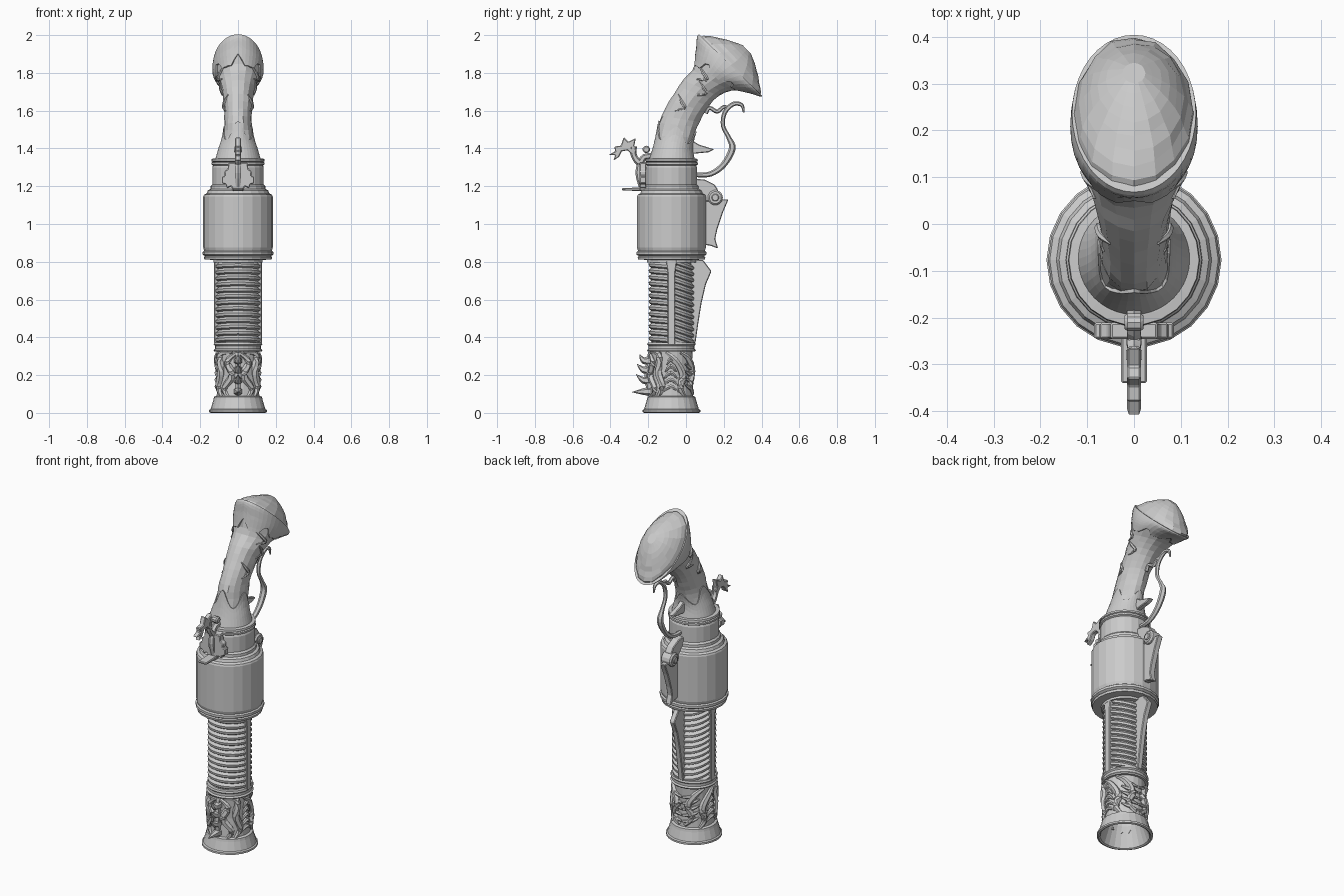
import bpy, bmesh, math, random
from mathutils import Vector

random.seed(4)
A = -0.077            # y of the barrel axis
TAU = 2 * math.pi


def build(name, verts, faces, mirror=False, bevel=0):
    me = bpy.data.meshes.new(name)
    me.from_pydata(verts, [], faces)
    bm = bmesh.new()
    bm.from_mesh(me)
    bmesh.ops.recalc_face_normals(bm, faces=bm.faces)
    bm.to_mesh(me)
    bm.free()
    ob = bpy.data.objects.new(name, me)
    bpy.context.collection.objects.link(ob)
    if bevel:
        m = ob.modifiers.new("bevel", 'BEVEL')
        m.width, m.segments = bevel, 1
    if mirror:
        ob.modifiers.new("mirror", 'MIRROR')
    return ob


def loft(name, rows, caps=True, **kw):
    """Skin a list of closed rings."""
    n = len(rows[0])
    verts = [v for r in rows for v in r]
    faces = [(i * n + j, i * n + (j + 1) % n, (i + 1) * n + (j + 1) % n, (i + 1) * n + j)
             for i in range(len(rows) - 1) for j in range(n)]
    if caps:
        faces += [tuple(range(n)), tuple(range(len(verts) - n, len(verts)))]
    return build(name, verts, faces, **kw)


def lathe(name, profile, n=24, **kw):
    return loft(name, [[(r * math.cos(TAU * j / n), A + r * math.sin(TAU * j / n), z)
                        for j in range(n)] for r, z in profile], **kw)


def plate(name, outline, depth, place, bevel=0.004):
    """Extrude a 2D outline; place(u, v, d) maps it into space."""
    n = len(outline)
    verts = [place(u, v, d) for d in (-depth / 2, depth / 2) for u, v in outline]
    faces = [tuple(range(n)), tuple(range(n, 2 * n))]
    faces += [(i, (i + 1) % n, n + (i + 1) % n, n + i) for i in range(n)]
    return build(name, verts, faces, bevel=bevel)


def side(u, v, d):
    return (d, u, v)


def spline(pts, t):
    """Catmull-Rom through tuples, t from 0 to 1."""
    s = min(max(t, 0), 1) * (len(pts) - 1)
    i = min(int(s), len(pts) - 2)
    f = s - i
    p = [pts[min(max(k, 0), len(pts) - 1)] for k in (i - 1, i, i + 1, i + 2)]
    return tuple(0.5 * (2 * b + (c - a) * f + (2 * a - 5 * b + 4 * c - d) * f * f
                        + (3 * b - a - 3 * c + d) * f ** 3) for a, b, c, d in zip(*p))


def tube(name, pts, steps=16, n=6, up=Vector((1, 0, 0)), **kw):
    """Sweep along smooth (x, y, z, radius) points."""
    s = [spline(pts, k / steps) for k in range(steps + 1)]
    rows = []
    for k, p in enumerate(s):
        t = (Vector(s[min(k + 1, steps)][:3]) - Vector(s[max(k - 1, 0)][:3])).normalized()
        b = t.cross(up).normalized()
        c = b.cross(t)
        r = max(p[3], 0.001)
        rows.append([Vector(p[:3]) + r * (math.cos(TAU * j / n) * b + math.sin(TAU * j / n) * c)
                     for j in range(n)])
    return loft(name, rows, **kw)


# Muzzle, hollow bore and carved sleeve core
lathe("muzzle_barrel", [(0.06, 0.45), (0.085, 0.3), (0.095, 0.12), (0.135, 0.005), (0.143, 0),
                        (0.153, 0.004), (0.153, 0.015), (0.145, 0.02), (0.13, 0.07), (0.127, 0.085),
                        (0.113, 0.09), (0.106, 0.2), (0.112, 0.33)])
lathe("barrel_ring", [(0.11, 0.325), (0.125, 0.325), (0.129, 0.332), (0.122, 0.34), (0.122, 0.355),
                      (0.129, 0.362), (0.125, 0.372), (0.11, 0.372)], 28)

# Ribbed barrel: saw-tooth rings that slope down towards the back
rows, n = [], 32
for k in range(14):
    for dz, r in ((0, 0.107), (0.007, 0.119), (0.02, 0.121), (0.03, 0.108)):
        ring = []
        for j in range(n):
            a = TAU * j / n
            y = r * math.sin(a)
            z = 0.37 + k * 0.0325 + dz - 0.35 * max(0, y) - 0.08 * min(0, y)
            ring.append((r * math.cos(a), A + y, max(0.36, min(0.82, z))))
        rows.append(ring)
loft("ribbed_barrel", rows)
lathe("barrel_core", [(0.106, 0.34), (0.106, 0.82)])
for s in (-1, 1):
    plate("side_strip", [(A - 0.03, 0.81), (A + 0.03, 0.81), (A + 0.02, 0.74), (A + 0.02, 0.36),
                         (A - 0.02, 0.36), (A - 0.02, 0.74)], 0.03,
          lambda u, v, d, s=s: (s * 0.112 + d, u, v))

# Drum and neck
lathe("drum", [(0.11, 0.795), (0.13, 0.797), (0.13, 0.81), (0.178, 0.812), (0.181, 0.825), (0.174, 0.83),
               (0.187, 0.838), (0.187, 0.852), (0.179, 0.858), (0.184, 0.875), (0.184, 1.145),
               (0.18, 1.155), (0.166, 1.162), (0.16, 1.178), (0.146, 1.185), (0.145, 1.2),
               (0.136, 1.21), (0.136, 1.3), (0.132, 1.31), (0.141, 1.315), (0.141, 1.325),
               (0.134, 1.329), (0.141, 1.333), (0.139, 1.345), (0.12, 1.347)], 22)

# Grip sections: front y, z, back y, z, half width
GRIP = [(-0.195, 1.335, 0.045, 1.335, 0.12), (-0.175, 1.40, 0.035, 1.40, 0.102),
        (-0.158, 1.47, 0.045, 1.46, 0.082), (-0.14, 1.56, 0.07, 1.53, 0.074),
        (-0.085, 1.66, 0.105, 1.60, 0.077), (-0.025, 1.755, 0.17, 1.67, 0.09),
        (0.035, 1.825, 0.25, 1.705, 0.112), (0.055, 1.92, 0.33, 1.695, 0.132),
        (0.07, 2.0, 0.40, 1.68, 0.13), (0.15, 1.993, 0.393, 1.74, 0.112),
        (0.23, 1.972, 0.372, 1.83, 0.072), (0.30, 1.947, 0.345, 1.90, 0.025)]


def grip_point(t, a, k=1.0):
    ly, lz, ry, rz, w = spline(GRIP, t)
    c, h = Vector((0, (ly + ry) / 2, (lz + rz) / 2)), Vector((0, ly - ry, lz - rz)) / 2
    return c + (h * math.cos(a) + Vector((w, 0, 0)) * math.sin(a)) * k


n = 16
loft("grip", [[grip_point(i / 28, TAU * j / n, 0.97 + random.uniform(-0.025, 0.025))
               for j in range(n)] for i in range(29)])


def shell(name, start, end, m=40, steps=8):
    """Thin raised cover on the grip between two wavy edges."""
    out = []
    for k in range(-1, steps + 2):
        f = min(max(k / steps, 0), 1)
        rim = 0.92 if k in (-1, steps + 1) else 1.02
        out.append([grip_point(start(TAU * j / m) * (1 - f) + end(TAU * j / m) * f,
                               TAU * j / m, rim) for j in range(m)])
    return loft(name, out, caps=False)


shell("pommel_cap", lambda a: 0.58 + 0.025 * math.cos(6 * a) + 0.012 * math.cos(12 * a), lambda a: 0.73)
shell("grip_collar", lambda a: 0.0, lambda a: 0.19 + 0.05 * math.cos(4 * a) + 0.02 * math.cos(a), steps=5)
# Carved vines on the grip sides
for t0, a0 in ((0.32, 1.1), (0.42, 1.6), (0.5, 1.0)):
    tube("grip_carving", [(*grip_point(t0 + 0.025 * k, a0 + 0.4 * math.sin(k * 1.5), 0.99), r)
                          for k, r in enumerate((0.003, 0.009, 0.009, 0.003))],
         10, up=Vector((0, 1, 0.3)), mirror=True)

# Trigger and curled guard
tube("trigger_guard", [(0, y, z, r) for y, z, r in (
    (0.05, 1.26, 0.012), (0.13, 1.265, 0.014), (0.2, 1.315, 0.016), (0.245, 1.4, 0.018),
    (0.225, 1.46, 0.012), (0.196, 1.52, 0.011), (0.205, 1.59, 0.012), (0.25, 1.635, 0.012),
    (0.295, 1.63, 0.01), (0.305, 1.59, 0.004))], 36)
tube("guard_curl", [(0, y, z, r) for y, z, r in (
    (0.105, 1.585, 0.01), (0.125, 1.615, 0.01), (0.165, 1.595, 0.011), (0.2, 1.62, 0.01),
    (0.235, 1.615, 0.004))], 16)
plate("trigger", [(0.02, 1.45), (0.07, 1.42), (0.15, 1.395), (0.12, 1.38), (0.07, 1.375), (0.02, 1.37)],
      0.03, side)

# Back latch, hinge and fins
plate("back_latch", [(0.04, 1.24), (0.1, 1.235), (0.15, 1.21), (0.17, 1.18), (0.15, 1.12), (0.04, 1.12)],
      0.045, side)
plate("latch_fin", [(0.1, 1.13), (0.225, 1.13), (0.195, 1.06), (0.165, 0.97), (0.155, 0.92), (0.17, 0.87),
                    (0.13, 0.885), (0.1, 0.89)], 0.035, side)
hinge = [(0.155 + 0.04 * math.cos(TAU * i / 14), 1.14 + 0.04 * math.sin(TAU * i / 14)) for i in range(14)]
plate("hinge", hinge, 0.07, side, 0.008)
plate("hinge_pin", [(0.155 + (y - 0.155) * 0.5, 1.14 + (z - 1.14) * 0.5) for y, z in hinge], 0.085, side)
plate("barrel_fin", [(0.02, 0.81), (0.09, 0.81), (0.135, 0.75), (0.105, 0.68), (0.082, 0.58), (0.066, 0.48),
                     (0.05, 0.37), (0.02, 0.37)], 0.032, side)

# Lock plate, pan and hammer at the front
half = [(0.03, 1.175), (0.035, 1.2), (0.06, 1.19), (0.065, 1.21), (0.085, 1.215), (0.085, 1.25),
        (0.07, 1.255), (0.072, 1.28), (0.055, 1.29), (0.05, 1.325)]
plate("lock_plate", half + [(-x, z) for x, z in reversed(half)], 0.035,
      lambda u, v, d: (u, -0.228 + d, v))
plate("flash_pan", [(-0.34, 1.178), (-0.34, 1.19), (-0.2, 1.195), (-0.2, 1.173)], 0.055, side)
plate("hammer_head", [(-0.41, 1.365), (-0.375, 1.385), (-0.38, 1.41), (-0.345, 1.415), (-0.33, 1.46),
                      (-0.305, 1.435), (-0.265, 1.455), (-0.275, 1.41), (-0.26, 1.385), (-0.29, 1.37),
                      (-0.31, 1.39), (-0.34, 1.385), (-0.355, 1.355), (-0.385, 1.335), (-0.375, 1.365)],
      0.03, side)
tube("hammer_neck", [(0, y, z, r) for y, z, r in (
    (-0.28, 1.41, 0.02), (-0.275, 1.36, 0.016), (-0.245, 1.325, 0.018), (-0.22, 1.355, 0.016),
    (-0.17, 1.36, 0.018))], 16)
tube("hammer_stem", [(0, -0.235, 1.2, 0.016), (0, -0.25, 1.27, 0.018), (0, -0.24, 1.34, 0.014)], 6)
plate("hammer_knob", [(-0.21 + 0.021 * math.cos(TAU * i / 10), 1.395 + 0.021 * math.sin(TAU * i / 10))
                      for i in range(10)], 0.04, side, 0.008)


# Carved sleeve: vines, chevron feathers and front spikes
def on_sleeve(deg, z, r):
    a = math.radians(deg)
    return (0.113 * math.cos(a), A + 0.113 * math.sin(a), z, r)


VINES = [[(-88, 0.32), (-60, 0.27), (-75, 0.2), (-50, 0.13), (-62, 0.085)],
         [(-75, 0.32), (-35, 0.31), (-38, 0.22), (-25, 0.14), (-40, 0.085)],
         [(-15, 0.32), (10, 0.28), (32, 0.2), (25, 0.13), (40, 0.085)],
         [(25, 0.32), (50, 0.29), (72, 0.22), (60, 0.15), (82, 0.1)]]
for v in VINES:
    tube("sleeve_vine", [on_sleeve(d, z, r) for (d, z), r in zip(v, (0.008, 0.017, 0.02, 0.017, 0.009))],
         16, up=Vector((0, 0.3, 1)), mirror=True)
for k in range(5):
    z = 0.11 + k * 0.036
    w = 24 - 3 * k
    tube("sleeve_chevron", [on_sleeve(-2 - w, z, 0.004), on_sleeve(-2, z + 0.03, 0.012),
                            on_sleeve(-2 + w, z, 0.004)], 8, up=Vector((0, 0, 1)), mirror=True)
    tube("sleeve_feather", [on_sleeve(40, z + 0.04, 0.004), on_sleeve(62, z + 0.02, 0.012),
                            on_sleeve(88, z + 0.01, 0.006)], 8, up=Vector((0, 0, 1)), mirror=True)
tube("spike_ridge", [(0, A - 0.112, 0.09, 0.014), (0, A - 0.122, 0.2, 0.02), (0, A - 0.112, 0.32, 0.012)], 8)
for z, tip in ((0.125, -0.285), (0.185, -0.265), (0.24, -0.26), (0.29, -0.245)):
    tube("front_spike", [(0, -0.18, z - 0.012, 0.025), (0, -0.225, z - 0.012, 0.018),
                         (0, tip, z - 0.015 if z < 0.15 else z + 0.02, 0.001)], 6)
